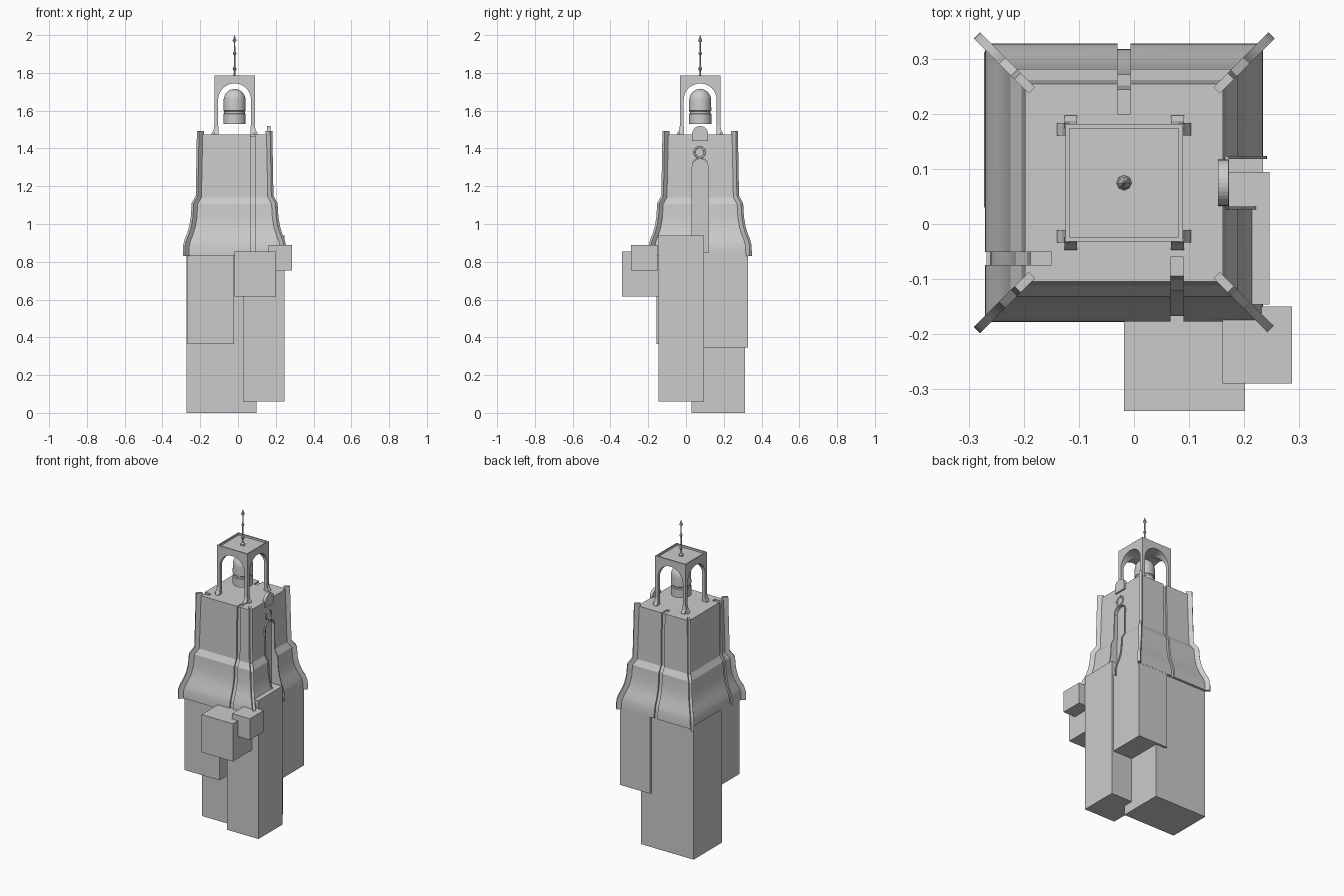
import bpy, bmesh, math
from mathutils import Matrix, Vector

if "Cube" in bpy.data.objects:
    bpy.data.objects.remove(bpy.data.objects["Cube"])

CX, CY = -0.018, 0.075      # tower axis


def obj(name, bm):
    bmesh.ops.recalc_face_normals(bm, faces=bm.faces)
    me = bpy.data.meshes.new(name)
    bm.to_mesh(me)
    bm.free()
    o = bpy.data.objects.new(name, me)
    bpy.context.scene.collection.objects.link(o)
    return o


def smooth(o, angle=35):
    bpy.ops.object.select_all(action='DESELECT')
    o.select_set(True)
    bpy.context.view_layer.objects.active = o
    bpy.ops.object.shade_smooth_by_angle(angle=math.radians(angle))


def box(name, x0, x1, y0, y1, z0, z1):
    bm = bmesh.new()
    m = Matrix.Translation(((x0+x1)/2, (y0+y1)/2, (z0+z1)/2)) @ Matrix.Diagonal((x1-x0, y1-y0, z1-z0, 1))
    bmesh.ops.create_cube(bm, size=1, matrix=m)
    return obj(name, bm)


def prism(name, pts, t0, t1, mat):
    """Outline (u, v) extruded from t0 to t1; local axes are u=x, t=y, v=z."""
    bm = bmesh.new()
    a = [bm.verts.new(mat @ Vector((u, t0, v))) for u, v in pts]
    b = [bm.verts.new(mat @ Vector((u, t1, v))) for u, v in pts]
    bm.faces.new(a)
    bm.faces.new(b[::-1])
    for i in range(len(pts)):
        j = (i+1) % len(pts)
        bm.faces.new((a[i], a[j], b[j], b[i]))
    return obj(name, bm)


def lathe(name, pts, n, cap=True):
    bm = bmesh.new()
    rings = [[bm.verts.new((CX+r*math.cos(2*math.pi*i/n), CY+r*math.sin(2*math.pi*i/n), z)) for i in range(n)]
             for r, z in pts]
    for p, q in zip(rings, rings[1:]):
        for i in range(n):
            bm.faces.new((p[i], p[(i+1) % n], q[(i+1) % n], q[i]))
    if cap:
        bm.faces.new(rings[0])
        bm.faces.new(rings[-1])
    return obj(name, bm)


def cut(o, *cutters):
    bpy.context.view_layer.objects.active = o
    for c in cutters:
        m = o.modifiers.new("cut", 'BOOLEAN')
        m.operation = 'DIFFERENCE'
        m.solver = 'EXACT'
        m.object = c
        bpy.ops.object.modifier_apply(modifier=m.name)


def drop(*objs):
    for o in objs:
        bpy.data.objects.remove(o)


def arch(half, z0, spring, n=16):
    return [(-half, z0), (half, z0)] + [
        (half*math.cos(math.pi*i/n), spring + half*math.sin(math.pi*i/n)) for i in range(n+1)]


def turn(deg):
    return Matrix.Translation((CX, CY, 0)) @ Matrix.Rotation(math.radians(deg), 4, 'Z')


# staggered wall blocks and two hanging boxes
box("wall_back_left", -0.273, 0.097, 0.03, 0.313, 0, 0.85)
box("wall_front_right", 0.026, 0.246, -0.146, 0.095, 0.06, 0.94)
box("wall_front_left", -0.268, -0.02, -0.155, 0.06, 0.365, 0.85)
box("wall_back_right", 0.025, 0.235, 0.09, 0.327, 0.345, 0.85)
box("hanging_box_large", -0.018, 0.202, -0.34, -0.14, 0.615, 0.855)
box("hanging_box_small", 0.161, 0.287, -0.29, -0.15, 0.755, 0.89)

# flared roof profile (half width, height)
ROOF = [(0.253, 0.832), (0.252, 0.88), (0.245, 0.91), (0.231, 0.945), (0.219, 0.985), (0.211, 1.035),
        (0.207, 1.105), (0.187, 1.14), (0.18, 1.475)]


def roof(name, inset, drop_z):
    bm = bmesh.new()
    rings = []
    for h, z in ROOF:
        h -= inset
        zz = z - drop_z if z > 1.4 else z
        rings.append([bm.verts.new((CX+sx*h, CY+sy*h, zz)) for sx, sy in ((-1, -1), (1, -1), (1, 1), (-1, 1))])
    for p, q in zip(rings, rings[1:]):
        for i in range(4):
            bm.faces.new((p[i], p[(i+1) % 4], q[(i+1) % 4], q[i]))
    bm.faces.new(rings[0])
    bm.faces.new(rings[-1])
    return obj(name, bm)


# roof panels split by narrow grooves over a recessed core, with a tall arched niche
panels = roof("roof_panels", 0, 0)
core = roof("roof_core", 0.01, 0.008)
niche = prism("niche_cutter", arch(0.044, 0.7, 1.302), -0.4, -0.17, turn(90))
g1 = box("groove_front", 0.066, 0.09, -0.4, -0.06, 0.7, 1.6)
g2 = box("groove_left", -0.5, -0.15, -0.075, -0.051, 0.7, 1.6)
g3 = box("groove_back", -0.03, -0.006, 0.2, 0.5, 0.7, 1.6)
cut(panels, niche, g1, g2, g3)
cut(core, niche)
drop(niche, g1, g2, g3)
smooth(panels, 20)
smooth(core, 20)

# corner ribs following the roof
RIB = [(0.268, 0.83), (0.267, 0.885), (0.26, 0.915), (0.246, 0.95), (0.234, 0.99), (0.226, 1.04),
       (0.222, 1.11), (0.2, 1.15), (0.194, 1.492)]
for k in range(4):
    outline = [(h*1.414, z) for h, z in RIB] + [(h*1.414 - 0.035, z) for h, z in RIB[::-1]]
    outline[len(RIB)] = (0.168*1.414, 1.492)
    smooth(prism("roof_rib", outline, -0.008, 0.008, turn(45+90*k)), 30)

# niche side trims, arch trim, round ornament and crest on the right face
for s in (-1, 1):
    prof = [(h+0.007, z) for h, z in ROOF[:-1]] + [(0.191, 1.302)]
    strip = prof + [(h-0.035, z) for h, z in prof[::-1]]
    strip = [(max(h, 0.168), z) for h, z in strip]
    prism("niche_side_trim", strip, s*0.046-0.003, s*0.046+0.003, turn(0))


def half_ring(name, ro, ri, zc, t0, t1, n=16):
    pts = [(r*math.cos(math.pi*i/n), zc + r*math.sin(math.pi*i/n))
           for r, order in ((ro, range(n+1)), (ri, range(n, -1, -1))) for i in order]
    return prism(name, pts, t0, t1, turn(90))


half_ring("niche_arch_trim", 0.049, 0.042, 1.302, -0.191, -0.168)
bpy.ops.mesh.primitive_torus_add(major_radius=0.027, minor_radius=0.005, major_segments=32, minor_segments=8,
                                 location=(CX+0.183, CY-0.003, 1.38), rotation=(0, math.pi/2, 0))
bpy.context.object.name = "round_ornament"
smooth(bpy.context.object, 60)
prism("roof_crest", arch(0.042, 1.44, 1.477), -0.19, -0.171, turn(90))

# open bell stage with an arch on each side and a recessed top
belfry = box("belfry", CX-0.107, CX+0.107, CY-0.107, CY+0.107, 1.465, 1.785)
c1 = prism("arch_a", arch(0.087, 1.3, 1.657, 24), -0.3, 0.3, turn(0))
c2 = prism("arch_b", arch(0.087, 1.3, 1.657, 24), -0.3, 0.3, turn(90))
c3 = box("top_recess", CX-0.099, CX+0.099, CY-0.099, CY+0.099, 1.773, 1.9)
cut(belfry, c1, c2, c3)
drop(c1, c2, c3)
smooth(belfry, 30)

# flared feet on both outer faces of each leg
for k in range(4):
    for s in (-1, 1):
        prism("belfry_foot", [(0.1, 1.465), (0.122, 1.465), (0.122, 1.48), (0.112, 1.495), (0.107, 1.52), (0.1, 1.52)],
              s*0.097-0.0115, s*0.097+0.0115, turn(90*k))

# bell, closed at the crown and hollow below
dome = [(0.058*math.cos(a), 1.655+0.06*math.sin(a)) for a in [math.radians(d) for d in range(0, 86, 12)]]
bell = lathe("bell", [(0.04, 1.66), (0.052, 1.53), (0.059, 1.53), (0.059, 1.583), (0.055, 1.586), (0.055, 1.596),
                      (0.059, 1.6)] + dome + [(0.002, 1.715)], 32)
smooth(bell)

# slender finial with beads
finial = lathe("finial", [(0.014, 1.77), (0.013, 1.782), (0.005, 1.79), (0.004, 1.808), (0.011, 1.822), (0.004, 1.836),
                          (0.004, 1.893), (0.010, 1.903), (0.004, 1.913), (0.003, 1.962), (0.011, 1.97),
                          (0.004, 1.988), (0.001, 2.0)], 8)
